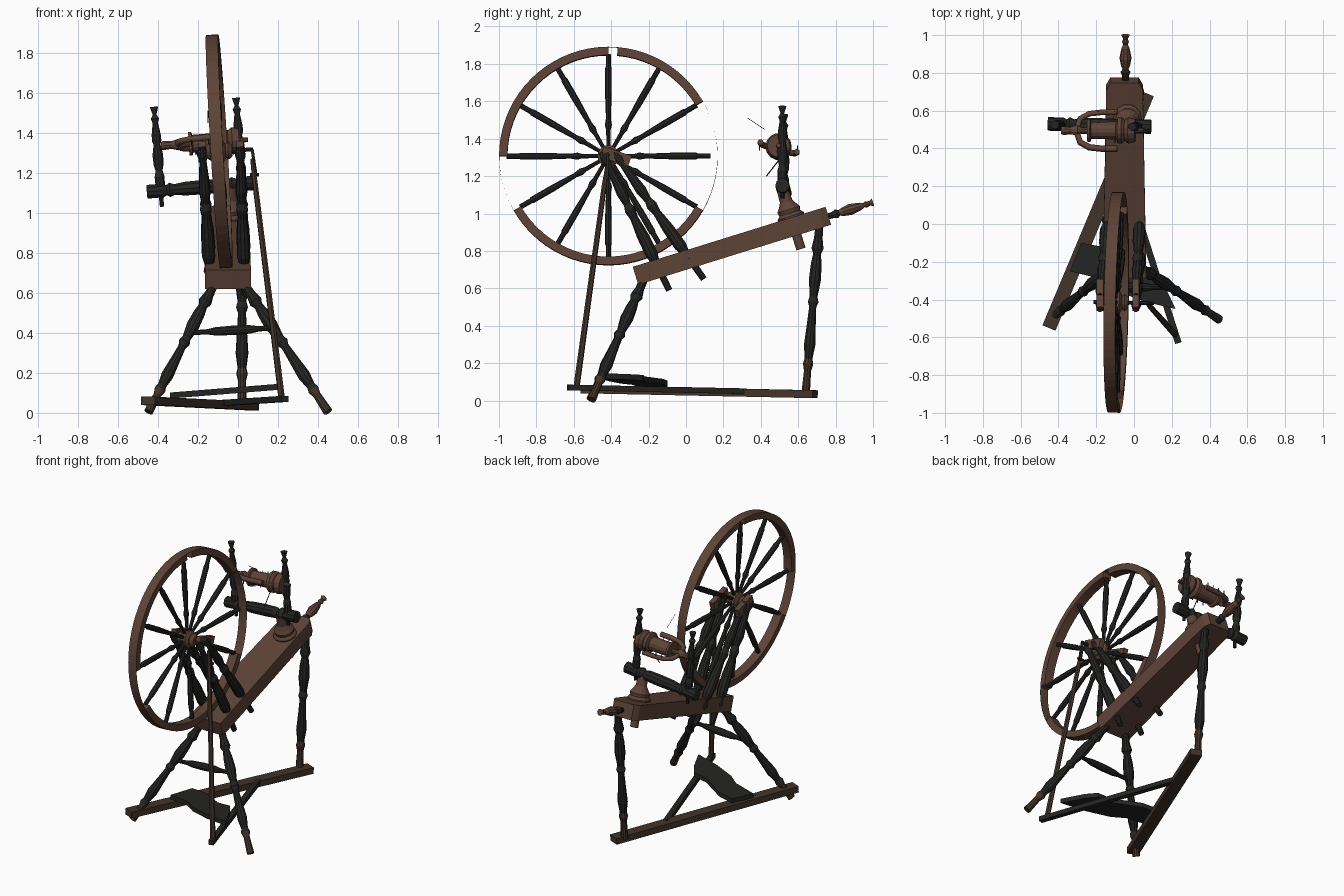
import bpy, bmesh, math
from mathutils import Vector, Matrix

cube = bpy.data.objects.get("Cube")
if cube:
    bpy.data.objects.remove(cube)


def material(name, rgb):
    m = bpy.data.materials.new(name)
    m.use_nodes = True
    m.diffuse_color = (*rgb, 1)
    m.node_tree.nodes["Principled BSDF"].inputs["Base Color"].default_value = (*rgb, 1)
    return m


BROWN = material("warm brown wood", (0.11, 0.056, 0.038))
DARK = material("black stained wood", (0.018, 0.018, 0.017))
WORN = material("worn dark brown wood", (0.055, 0.034, 0.023))


def finish(name, bm, *mats):
    mesh = bpy.data.meshes.new(name)
    bm.to_mesh(mesh)
    bm.free()
    for m in mats:
        mesh.materials.append(m)
    ob = bpy.data.objects.new(name, mesh)
    bpy.context.collection.objects.link(ob)
    return ob


def turned(name, p0, p1, profile, mat, end_mat=None, split=2, sides=10):
    """Lathe (fraction, radius) pairs along a line; past split use end_mat."""
    p0, p1 = Vector(p0), Vector(p1)
    q = (p1 - p0).to_track_quat('Z', 'Y')
    bm = bmesh.new()
    rings = []
    for t, r in profile:
        c = p0.lerp(p1, t)
        rings.append([bm.verts.new(c + q @ Vector((r * math.cos(a), r * math.sin(a), 0)))
                      for a in (math.tau * i / sides for i in range(sides))])
    for k in range(len(rings) - 1):
        a, b = rings[k], rings[k + 1]
        for i in range(sides):
            j = (i + 1) % sides
            f = bm.faces.new((a[i], a[j], b[j], b[i]))
            f.material_index = int(profile[k][0] >= split)
    bm.faces.new(rings[0][::-1])
    bm.faces.new(rings[-1]).material_index = int(profile[-1][0] >= split)
    return finish(name, bm, mat, end_mat or mat)


def rod(name, p0, p1, r, mat, sides=8):
    return turned(name, p0, p1, [(0, r), (1, r)], mat, sides=sides)


def bar(name, p0, p1, w, h, mat):
    p0, p1 = Vector(p0), Vector(p1)
    d = p1 - p0
    y = d.normalized()
    x = y.cross(Vector((0, 0, 1))).normalized()
    z = x.cross(y)
    rot = Matrix((x, y, z)).transposed().to_4x4()
    bm = bmesh.new()
    bmesh.ops.create_cube(bm, size=1, matrix=Matrix.Translation((p0 + p1) / 2) @ rot
                          @ Matrix.Diagonal((w, d.length, h, 1)))
    return finish(name, bm, mat)


def prism(name, points, push, mat):
    bm = bmesh.new()
    f = bm.faces.new([bm.verts.new(p) for p in points])
    ext = bmesh.ops.extrude_face_region(bm, geom=[f], use_keep_orig=True)
    bmesh.ops.translate(bm, vec=push, verts=[v for v in ext["geom"] if isinstance(v, bmesh.types.BMVert)])
    bmesh.ops.recalc_face_normals(bm, faces=bm.faces)
    return finish(name, bm, mat)


# Sloping table
SLOPE = Vector((0, 0.955, 0.297))
NORMAL = Vector((0, -0.297, 0.955))
outline = [(-0.115, 0), (0.115, 0), (0.097, 1.04), (0.075, 1.08), (-0.075, 1.08), (-0.097, 1.04)]
prism("table", [Vector((x - 0.05, -0.285, 0.715)) + SLOPE * s for x, s in outline], -0.1 * NORMAL, BROWN)
turned("table_handle", (-0.045, 0.73, 0.975), (-0.045, 1.0, 1.06),
       [(0, .016), (.2, .018), (.28, .026), (.33, .016), (.4, .024), (.55, .032), (.75, .021),
        (.82, .012), (.86, .018), (.93, .013), (1, .022)], DARK, BROWN, .3)

# Legs
LEG = [(0, .022), (.1, .024), (.16, .034), (.19, .022), (.25, .03), (.34, .034), (.44, .022), (.47, .03),
       (.5, .02), (.6, .025), (.72, .032), (.8, .022), (.83, .029), (.87, .02), (1, .024)]
turned("front_right_leg", (-0.11, -0.22, 0.66), (-0.447, -0.51, 0.005), LEG, DARK, WORN, .83)
turned("front_left_leg", (0.02, -0.22, 0.66), (0.45, -0.505, 0.005), LEG, DARK, WORN, .83)
turned("back_leg", (0.02, 0.715, 0.96), (0.02, 0.64, 0.04), LEG, DARK, WORN, .8)
turned("leg_stretcher", (-0.24, -0.335, 0.4), (0.19, -0.335, 0.425),
       [(0, .012), (.2, .014), (.3, .022), (.5, .025), (.7, .022), (.8, .014), (1, .012)], DARK)

# Treadle base
bar("base_bar", (-0.45, -0.55, 0.06), (0.07, 0.69, 0.034), 0.075, 0.042, WORN)
bar("treadle_arm", (0.235, -0.63, 0.07), (-0.07, 0.32, 0.05), 0.035, 0.03, DARK)
pedal = [(-.34, -.25), (-.18, -.29), (-.1, -.35), (.05, -.41), (.22, -.45), (.15, -.3),
         (.1, -.23), (0, -.22), (-.17, -.12), (-.28, -.1)]
prism("treadle_pedal", [(x, y, 0.075 + 0.08 * (x + 0.3)) for x, y in pedal], (0, 0, 0.03), DARK)
turned("footman_rod", (0.07, -0.42, 1.27), (0.218, -0.585, 0.075), [(0, .009), (.1, .014), (1, .017)],
       WORN, sides=6)

# Wheel frame
HUB = Vector((-0.094, -0.415, 1.307))
N = Vector((1, -0.02, 0.06)).normalized()
U = (Vector((0, 1, 0)) - N * N.y).normalized()
V = N.cross(U)


def wheel_point(angle, r, off=0):
    a = math.radians(angle)
    return HUB + (U * math.cos(a) + V * math.sin(a)) * r + N * off


# Rim: a full outer band with solid felloes on part of it
bm = bmesh.new()
STEP, OUT, INN, HALF = 5, 0.584, 0.54, 0.031
for a in range(0, 360, STEP):
    o = [[wheel_point(b, r, s) for r, s in ((OUT, -HALF), (OUT, HALF), (INN, HALF), (INN, -HALF))]
         for b in (a, a + STEP)]
    solid = 30 <= a < 85 or 90 <= a < 180 or 210 <= a < 330
    for k in range(4 if solid else 1):
        j = (k + 1) % 4
        bm.faces.new([bm.verts.new(p) for p in (o[0][k], o[0][j], o[1][j], o[1][k])])
    if solid:
        for b, ring in ((a, o[0]), (a + STEP, o[1])):
            if b in (30, 85, 90, 180, 210, 330):
                bm.faces.new([bm.verts.new(p) for p in ring])
bmesh.ops.remove_doubles(bm, verts=bm.verts, dist=0.0005)
finish("wheel_rim", bm, BROWN)

for i in range(12):
    turned("wheel_spoke", wheel_point(30 * i, 0.04), wheel_point(30 * i, 0.545),
           [(0, .01), (.2, .012), (.25, .019), (.32, .013), (.6, .018), (.85, .018), (.87, .014), (1, .014)],
           DARK, sides=8)
turned("wheel_hub", HUB - N * 0.065, HUB + N * 0.065,
       [(0, .03), (.15, .045), (.25, .036), (.35, .058), (.65, .058), (.75, .036), (.85, .045), (1, .03)],
       BROWN, sides=14)
rod("wheel_axle", HUB - N * 0.12, HUB + N * 0.17, 0.01, DARK)
bar("crank_arm", HUB + N * 0.165, (0.09, -0.42, 1.19), 0.014, 0.014, DARK)
rod("crank_pin", (0.06, -0.42, 1.19), (0.105, -0.42, 1.19), 0.009, DARK)

# Two slanted posts on each side of the wheel
POST = [(0, .018), (.06, .027), (.1, .018), (.18, .022), (.3, .03), (.38, .02), (.42, .03), (.48, .022),
        (.6, .032), (.74, .034), (.8, .022), (.84, .03), (.88, .019), (1, .018)]
for side, top_x, low_x in (("right", -0.18, -0.135), ("left", 0.01, 0.035)):
    turned(side + "_front_post", (top_x, -0.45, 1.33), (low_x, -0.09, 0.59), POST, DARK)
    turned(side + "_back_post", (top_x, -0.385, 1.33), (low_x, 0.095, 0.65), POST, DARK)
    bar(side + "_axle_block", (top_x, -0.45, 1.33), (top_x, -0.3, 1.28), 0.035, 0.06, BROWN)

# Tension block, peg and crossbar
turned("tension_block", (-0.035, 0.615, 0.81), (-0.035, 0.515, 1.13),
       [(0, .026), (.44, .026), (.45, .072), (.55, .075), (.6, .06), (.66, .065), (.72, .05), (.8, .035),
        (1, .032)], BROWN, sides=14)
turned("flyer_crossbar", (-0.455, 0.53, 1.105), (0.09, 0.515, 1.15),
       [(0, .036), (.15, .036), (.18, .026), (.21, .038), (.25, .028), (.35, .036), (.55, .038), (.7, .036),
        (.74, .026), (.78, .04), (.83, .028), (.86, .038), (1, .038)], DARK)
MAIDEN = [(0, .011), (.14, .012), (.16, .024), (.3, .026), (.36, .018), (.42, .026), (.52, .028), (.62, .018),
          (.66, .025), (.72, .024), (.84, .014), (.88, .022), (.92, .01), (1, .022)]
turned("right_maiden", (-0.38, 0.525, 1.03), (-0.42, 0.525, 1.53), MAIDEN, DARK)
turned("left_maiden", (0.025, 0.515, 1.08), (-0.01, 0.515, 1.575), MAIDEN, DARK)

# Flyer, bobbin and pulley
A, B = Vector((-0.385, 0.495, 1.335)), Vector((0.05, 0.495, 1.365))
turned("flyer_spindle", A, B, [(0, .02), (.03, .024), (.12, .02), (.2, .03), (.24, .018), (1, .012)], BROWN)
turned("bobbin", A.lerp(B, .32), A.lerp(B, .9),
       [(0, .06), (.06, .06), (.08, .045), (.6, .047), (.64, .07), (.72, .07), (.78, .055), (.86, .07), (1, .06)],
       BROWN, sides=14)
arm_dir = Vector((0, 0.94, -0.25)).normalized()
curve = bpy.data.curves.new("flyer_arms", 'CURVE')
curve.dimensions = '3D'
curve.bevel_depth = 0.017
curve.bevel_resolution = 1
spline = curve.splines.new('POLY')
path = [(.68, -.1), (.5, -.1), (.34, -.092), (.23, -.065), (.18, 0), (.23, .065), (.34, .092), (.5, .1), (.68, .1)]
spline.points.add(len(path) - 1)
for p, (t, s) in zip(spline.points, path):
    p.co = (*(A.lerp(B, t) + arm_dir * s), 1)
curve.use_fill_caps = True
curve.materials.append(BROWN)
bpy.context.collection.objects.link(bpy.data.objects.new("flyer_arms", curve))
for s in (-1, 1):
    for t in (.35, .45, .55, .65):
        base = A.lerp(B, t) + arm_dir * 0.105 * s
        rod("flyer_hook", base, base + Vector((0, 0, 0.035 * s)), 0.003, DARK, 5)
rod("upper_thread", (-0.15, 0.33, 1.51), (-0.15, 0.42, 1.45), 0.0015, DARK, 4)
rod("lower_thread", (-0.1, 0.43, 1.2), (-0.1, 0.5, 1.29), 0.003, DARK, 4)
